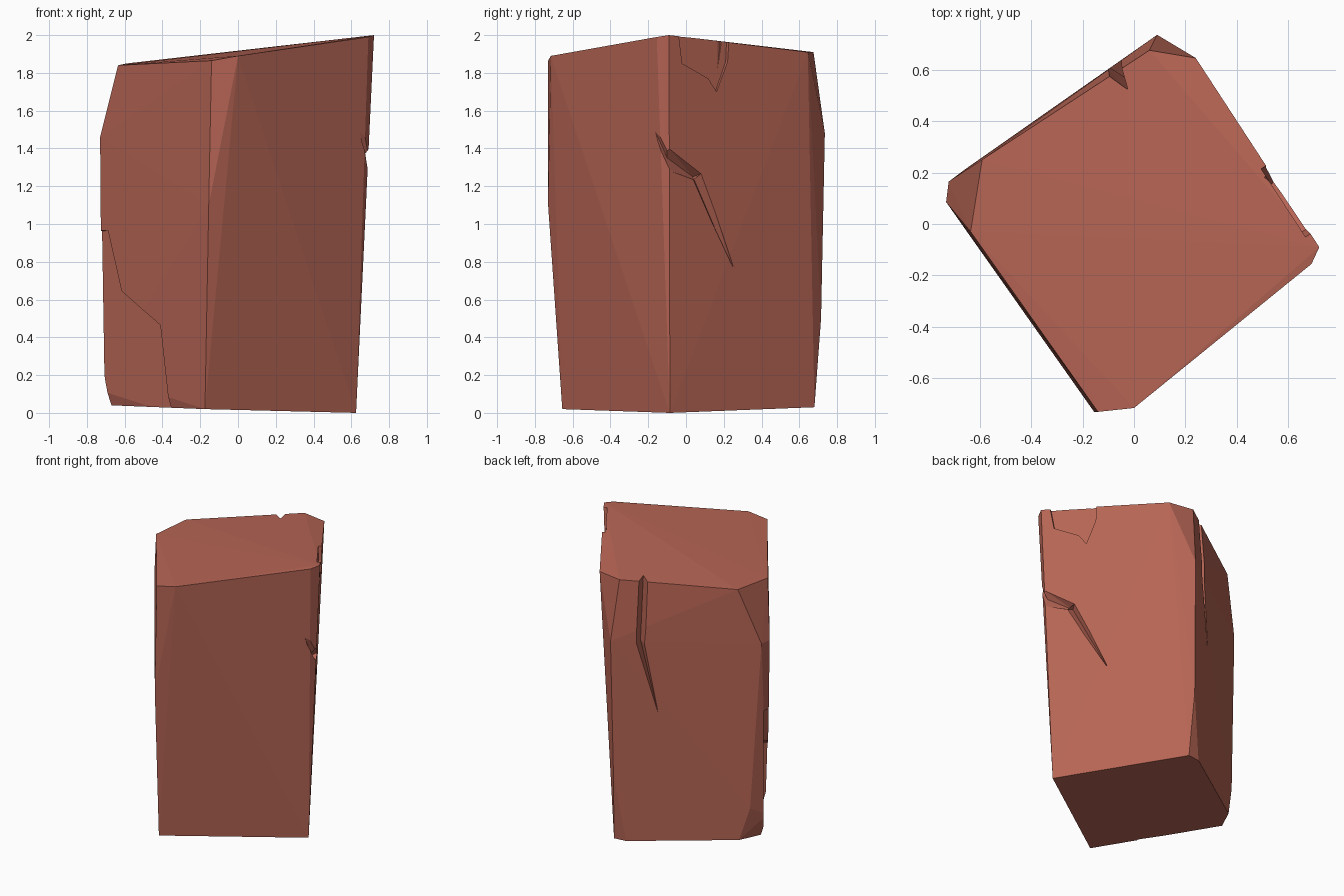
import bpy
import bmesh
from mathutils import Vector

old = bpy.data.objects.get("Cube")
if old:
    bpy.data.objects.remove(old, do_unlink=True)


def add_mesh(name, bm):
    bmesh.ops.recalc_face_normals(bm, faces=bm.faces)
    mesh = bpy.data.meshes.new(name)
    bm.to_mesh(mesh)
    bm.free()
    obj = bpy.data.objects.new(name, mesh)
    bpy.context.collection.objects.link(obj)
    return obj


def hull(name, points):
    """Convex solid wrapped around a set of points."""
    bm = bmesh.new()
    for p in points:
        bm.verts.new(p)
    bmesh.ops.convex_hull(bm, input=bm.verts)
    loose = [v for v in bm.verts if not v.link_faces]
    bmesh.ops.delete(bm, geom=loose, context='VERTS')
    return add_mesh(name, bm)


def prism(name, outline, start, along, normal, thickness):
    """Outline of (distance, height) on an upright plane, extruded outwards."""
    start, along, normal = Vector(start), Vector(along), Vector(normal)
    bm = bmesh.new()
    verts = [bm.verts.new(start + along * s + Vector((0, 0, z))) for s, z in outline]
    face = bm.faces.new(verts)
    new = bmesh.ops.extrude_face_region(bm, geom=[face])["geom"]
    moved = [g for g in new if isinstance(g, bmesh.types.BMVert)]
    bmesh.ops.translate(bm, verts=moved, vec=normal * thickness)
    return add_mesh(name, bm)


def section(point, normal, across, width, depth):
    """Triangular slice of a crack: open outwards, sharp inside."""
    p, n, w = Vector(point), Vector(normal), Vector(across) * width / 2
    out = n * 0.03
    return [p + out + w * 1.5, p + out - w * 1.5, p - n * depth]


def crack(name, sections):
    return [hull(name, a + b) for a, b in zip(sections, sections[1:])]


# Stone block: chamfered corners, given corner by corner
front_corner = [(-0.175, -0.655, 0.02), (-0.155, -0.73, 1.1),
                (-0.14, -0.73, 1.865), (0, -0.715, 1.89)]
right_corner = [(0.625, -0.085, 0), (0.68, -0.1, 1.3),
                (0.69, -0.155, 1.99), (0.72, -0.09, 2)]
back_corner = [(0.1, 0.68, 0.03), (0.01, 0.67, 0.03), (0.08, 0.715, 0.5),
               (0.09, 0.735, 1.48), (0.06, 0.675, 1.91), (0.24, 0.645, 1.91)]
left_corner = [(-0.67, 0.1, 0.04), (-0.6, 0.25, 0.04), (-0.72, 0.1, 0.2),
               (-0.66, 0.21, 0.27), (-0.72, 0.09, 0.96), (-0.67, 0.2, 1),
               (-0.73, 0.085, 1.46), (-0.72, 0.165, 1.46),
               (-0.635, -0.03, 1.84), (-0.59, 0.25, 1.85)]
block = hull("stone_block", front_corner + right_corner + back_corner + left_corner)

cutters = []

# Broad flaked patch on the lower front left face
front_left = Vector((-0.812, -0.584, 0))
flake = [(-0.95, 0.96), (-0.66, 0.965), (-0.59, 0.645), (-0.385, 0.465),
         (-0.335, -0.1), (-0.95, -0.1)]
cutters.append(prism("flake_cutter", flake, (0, -0.86, 0), (1, -1.39, 0), front_left, 0.3))

# Shallow chip under the top edge of the back right face
back_right = Vector((0.837, 0.547, 0))
chip = [(-0.065, 2.1), (-0.03, 1.85), (0.11, 1.77), (0.155, 1.7),
        (0.21, 1.86), (0.22, 2.1)]
cutters.append(prism("chip_cutter", chip, (0.634, 0, 0), (-0.653, 1, 0), back_right, 0.2))

# Deeper notch at the end of the chip
cutters.append(hull("notch_cutter", [(0.49, 0.195, 2.1), (0.56, 0.14, 2.1),
                                     (0.54, 0.25, 2.1), (0.54, 0.155, 1.7)]))

# Jagged crack that wraps round the right corner
up = (0, 0, 1)
slant = (-0.45, 0.7, 0.55)
cutters += crack("corner_crack_cutter", [
    section((0.64, -0.19, 1.55), (0.63, -0.77, 0), up, 0.005, 0),
    section((0.68, -0.1, 1.35), (1, 0, 0), up, 0.09, 0.025),
    section((0.575, 0.05, 1.25), back_right, slant, 0.05, 0.025),
    section((0.43, 0.24, 0.775), back_right, slant, 0.005, 0)])

# Tall crack running down from the top of the back left face
back_left = Vector((-0.575, 0.82, 0))
side = (0.82, 0.575, 0)
cutters += crack("back_crack_cutter", [
    section((-0.08, 0.595, 2), back_left, side, 0.06, 0.1),
    section((-0.07, 0.62, 1.46), back_left, side, 0.05, 0.06),
    section((-0.163, 0.555, 0.97), back_left, side, 0.005, 0)])

# Carve every cutter out of the block
bpy.context.view_layer.objects.active = block
for cutter in cutters:
    cutter.hide_render = True
    cut = block.modifiers.new("carve", 'BOOLEAN')
    cut.operation = 'DIFFERENCE'
    cut.solver = 'EXACT'
    cut.object = cutter
    bpy.ops.object.modifier_apply(modifier=cut.name)
    bpy.data.objects.remove(cutter, do_unlink=True)

# Single brick red colour
colour = (0.47, 0.13, 0.09, 1)
brick = bpy.data.materials.new("brick_red")
brick.use_nodes = True
brick.diffuse_color = colour
brick.node_tree.nodes["Principled BSDF"].inputs["Base Color"].default_value = colour
block.data.materials.clear()
block.data.materials.append(brick)
for face in block.data.polygons:
    face.material_index = 0
    face.use_smooth = False
